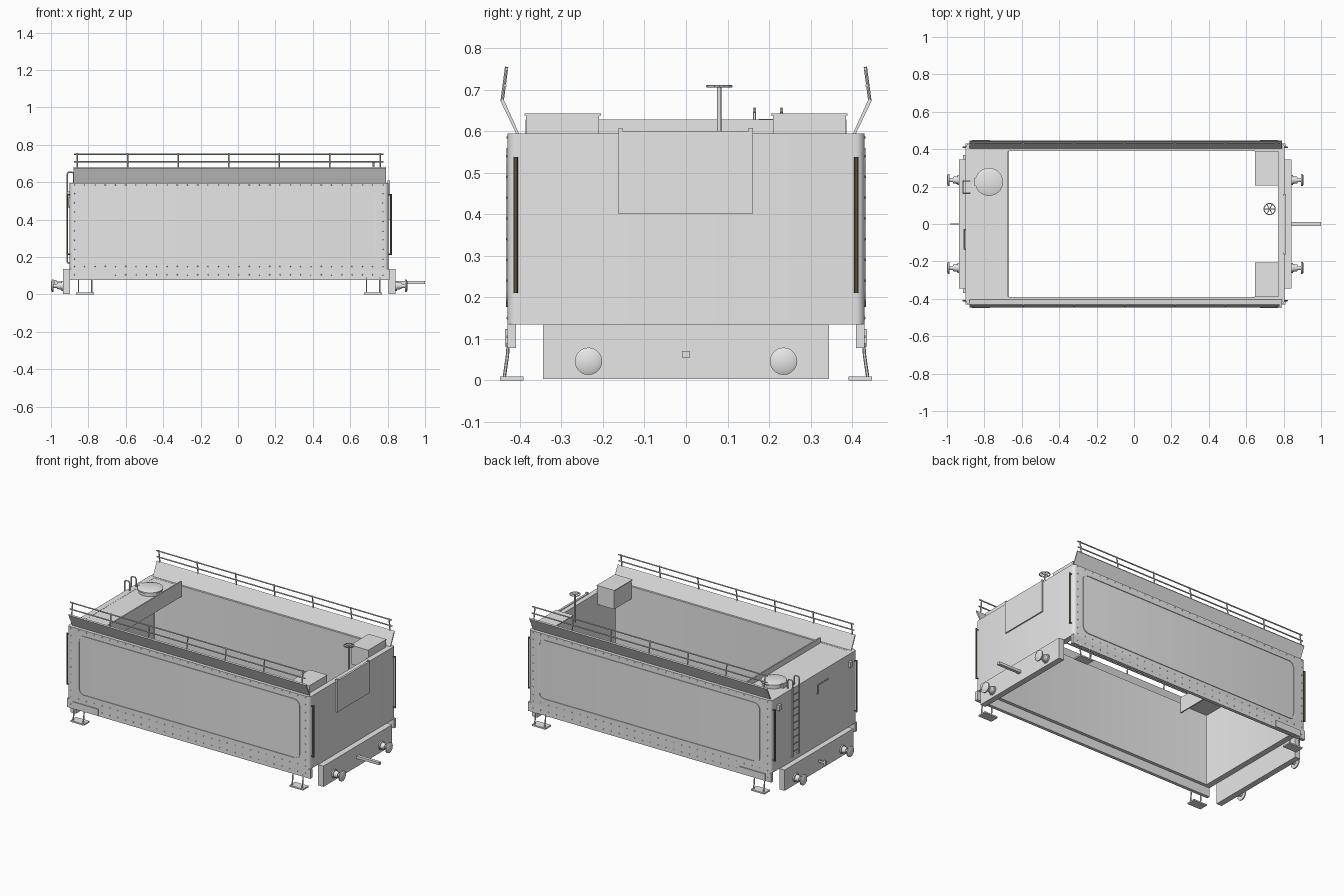
import bpy, bmesh, math
from mathutils import Vector, Matrix

if "Cube" in bpy.data.objects:
    bpy.data.objects.remove(bpy.data.objects["Cube"])


def material(name, rgb):
    m = bpy.data.materials.new(name)
    m.diffuse_color = (*rgb, 1)
    m.use_nodes = True
    m.node_tree.nodes["Principled BSDF"].inputs["Base Color"].default_value = m.diffuse_color
    return m


GREY = material("light_grey", (0.8, 0.8, 0.8))
BRASS = material("dull_brass", (0.22, 0.18, 0.1))


def finish(name, bm, mat=GREY, smooth=False):
    bmesh.ops.recalc_face_normals(bm, faces=bm.faces)
    me = bpy.data.meshes.new(name)
    bm.to_mesh(me)
    bm.free()
    ob = bpy.data.objects.new(name, me)
    bpy.context.collection.objects.link(ob)
    me.materials.append(mat)
    if smooth:
        bpy.ops.object.select_all(action='DESELECT')
        ob.select_set(True)
        bpy.context.view_layer.objects.active = ob
        bpy.ops.object.shade_smooth_by_angle(angle=math.radians(40))
    return ob


def add_box(bm, x0, x1, y0, y1, z0, z1):
    mat = Matrix.Translation(((x0 + x1) / 2, (y0 + y1) / 2, (z0 + z1) / 2))
    mat = mat @ Matrix.Diagonal((abs(x1 - x0), abs(y1 - y0), abs(z1 - z0), 1))
    bmesh.ops.create_cube(bm, size=1, matrix=mat)


def add_rod(bm, a, b, r, r2=None, n=8):
    a, b = Vector(a), Vector(b)
    d = b - a
    mat = Matrix.Translation((a + b) / 2) @ d.to_track_quat('Z', 'Y').to_matrix().to_4x4()
    bmesh.ops.create_cone(bm, cap_ends=True, segments=n, radius1=r,
                          radius2=r if r2 is None else r2, depth=d.length, matrix=mat)


def add_path(bm, pts, r, n=8):
    for a, b in zip(pts, pts[1:]):
        add_rod(bm, a, b, r, n=n)


def box(name, *dims):
    bm = bmesh.new()
    add_box(bm, *dims)
    return finish(name, bm)


def rounded(u0, u1, v0, v1, r, n=5):
    pts = []
    for cu, cv, a0 in ((u1 - r, v1 - r, 0), (u0 + r, v1 - r, 90),
                       (u0 + r, v0 + r, 180), (u1 - r, v0 + r, 270)):
        for i in range(n + 1):
            a = math.radians(a0 + 90 * i / n)
            pts.append((cu + r * math.cos(a), cv + r * math.sin(a)))
    return pts


def ring(name, outer, inner, place, d0, d1):
    """Closed band between two matching outlines, from depth d0 to d1."""
    bm = bmesh.new()
    loops = [[bm.verts.new(place(u, v, d)) for u, v in o]
             for o, d in ((outer, d0), (outer, d1), (inner, d1), (inner, d0))]
    n = len(outer)
    for k in range(4):
        p, q = loops[k], loops[(k + 1) % 4]
        for i in range(n):
            j = (i + 1) % n
            bm.faces.new((p[i], p[j], q[j], q[i]))
    return finish(name, bm, smooth=True)


# Tank walls, open above and below
ring("tank_walls", rounded(-0.9, 0.805, -0.43, 0.43, 0.022),
     rounded(-0.862, 0.77, -0.39, 0.39, 0.004), lambda u, v, d: (u, v, d), 0.135, 0.595)

# Rear deck, raised bulkhead and front end plate
box("rear_deck", -0.865, -0.67, -0.39, 0.39, 0.585, 0.594)
box("bulkhead", -0.675, -0.667, -0.387, 0.387, 0.53, 0.628)
box("front_door_plate", 0.80, 0.813, -0.163, 0.16, 0.4, 0.6)
bm = bmesh.new()
for y in (-0.158, 0.156):
    add_box(bm, 0.80, 0.813, y - 0.005, y + 0.005, 0.59, 0.608)
finish("door_lugs", bm)

for s, side in ((-1, "right"), (1, "left")):
    # Lower side frame
    box(side + "_frame", -0.9, 0.81, s * 0.41, s * 0.43, 0.078, 0.136)

    # Raised bead around the side panel
    ring(side + "_panel_bead", rounded(-0.822, 0.737, 0.176, 0.558, 0.04),
         rounded(-0.813, 0.728, 0.185, 0.549, 0.032),
         lambda u, v, d: (u, s * d, v), 0.428, 0.434)

    # Rivet lines
    bm = bmesh.new()
    spots = [(-0.875 + i * 0.055, z) for i in range(31) for z in (0.105, 0.15, 0.585)]
    spots += [(x, 0.19 + i * 0.05) for i in range(8) for x in (-0.875, 0.775)]
    for x, z in spots:
        add_rod(bm, (x, s * 0.429, z), (x, s * 0.4325, z), 0.004, 0.002, 6)
    finish(side + "_rivets", bm)

    # Flared coal plate
    bm = bmesh.new()
    prof = [(0.402, 0.594), (0.409, 0.594), (0.447, 0.673), (0.443, 0.68), (0.439, 0.676)]
    ends = [[bm.verts.new((x, s * y, z)) for y, z in prof] for x in (-0.88, 0.79)]
    for e in ends:
        bm.faces.new(e)
    for i in range(5):
        j = (i + 1) % 5
        bm.faces.new((ends[0][i], ends[0][j], ends[1][j], ends[1][i]))
    finish(side + "_flared_plate", bm)

    # Guard rail with posts
    bm = bmesh.new()
    for i in range(7):
        x = -0.86 + i * 0.27
        add_rod(bm, (x, s * 0.443, 0.672), (x, s * 0.432, 0.755), 0.004)
    for y, z in ((0.436, 0.71), (0.432, 0.75)):
        add_rod(bm, (-0.877, s * y, z), (0.778, s * y, z), 0.004)
    finish(side + "_guard_rail", bm, smooth=True)

    # Hanging steps
    for x0 in (-0.865, 0.675):
        bm = bmesh.new()
        add_box(bm, x0, x0 + 0.095, s * 0.392, s * 0.448, 0, 0.009)
        for x in (x0 + 0.012, x0 + 0.083):
            add_path(bm, [(x, s * 0.428, 0.09), (x, s * 0.43, 0.06), (x, s * 0.438, 0.005)], 0.004, 6)
        finish(side + "_step", bm)
    box(side + "_frame_plate", -0.86, -0.68, s * 0.428, s * 0.436, 0.082, 0.124)

    # Corner handrails at both ends
    for x, d in ((0.805, 1), (-0.9, -1)):
        bm = bmesh.new()
        xo = x + d * 0.013
        add_rod(bm, (xo, s * 0.41, 0.21), (xo, s * 0.41, 0.538), 0.005)
        for z in (0.215, 0.533):
            add_rod(bm, (x - d * 0.005, s * 0.41, z), (xo, s * 0.41, z), 0.004)
        finish(side + "_handrail", bm, BRASS, True)

    # Tool box with lid
    bm = bmesh.new()
    add_box(bm, 0.652, 0.772, s * 0.21, s * 0.385, 0.52, 0.638)
    add_box(bm, 0.647, 0.772, s * 0.205, s * 0.389, 0.638, 0.643)
    finish(side + "_tool_box", bm)

    # Lamp brackets on the rear end
    box(side + "_lamp_bracket", -0.915, -0.898, s * 0.345, s * 0.37, 0.515, 0.55)

# Buffer beams and buffers
for x, d, end in ((0.805, 1, "front"), (-0.898, -1, "rear")):
    box(end + "_buffer_beam", x, x + d * 0.037, -0.345, 0.345, 0.003, 0.135)
    x += d * 0.035
    for y in (-0.235, 0.235):
        bm = bmesh.new()
        for a, b, r, r2 in ((0, 0.01, 0.027, 0.027), (0.01, 0.035, 0.021, 0.017),
                            (0.035, 0.058, 0.011, 0.011), (0.054, 0.061, 0.033, 0.033),
                            (0.061, 0.067, 0.033, 0.022)):
            add_rod(bm, (x + d * a, y, 0.046), (x + d * b, y, 0.046), r, r2, 20)
        finish(end + "_buffer", bm, smooth=True)
box("drawbar", 0.84, 1.0, -0.01, 0.01, 0.055, 0.071)
bm = bmesh.new()
add_box(bm, -0.975, -0.93, -0.004, 0.004, 0.055, 0.068)
add_box(bm, -0.985, -0.97, -0.004, 0.004, 0.045, 0.078)
finish("rear_hook", bm)

# Water filler with shallow domed lid
bm = bmesh.new()
c = (-0.775, 0.225)
for z0, z1, r, r2 in ((0.594, 0.615, 0.068, 0.068), (0.613, 0.621, 0.075, 0.075),
                      (0.621, 0.629, 0.075, 0.05)):
    add_rod(bm, (*c, z0), (*c, z1), r, r2, 28)
add_box(bm, c[0] - 0.08, c[0] - 0.065, c[1] - 0.02, c[1] + 0.02, 0.594, 0.624)
finish("water_filler", bm, smooth=True)

# Brake handwheel on its column
bm = bmesh.new()
wx, wy, wz = 0.725, 0.08, 0.708
add_rod(bm, (wx, wy, 0.53), (wx, wy, wz), 0.005, n=10)
rim = [(wx + 0.03 * math.cos(i * math.pi / 9), wy + 0.03 * math.sin(i * math.pi / 9), wz)
       for i in range(19)]
add_path(bm, rim, 0.003, 6)
for p in rim[:18:3]:
    add_rod(bm, (wx, wy, wz), p, 0.0025, n=6)
finish("handwheel", bm, smooth=True)

# Rear ladder, its stiles hooked over the top
bm = bmesh.new()
for y in (0.165, 0.23):
    add_path(bm, [(-0.9, y, 0.17), (-0.913, y, 0.17), (-0.913, y, 0.645), (-0.905, y, 0.654),
                  (-0.885, y, 0.654), (-0.878, y, 0.645), (-0.878, y, 0.592)], 0.004, 6)
for i in range(9):
    z = 0.2 + i * 0.045
    add_rod(bm, (-0.913, 0.165, z), (-0.913, 0.23, z), 0.003, n=6)
finish("rear_ladder", bm)

# Angled grab rail on the rear end
bm = bmesh.new()
add_path(bm, [(-0.895, -0.03, 0.47), (-0.908, -0.03, 0.47), (-0.908, -0.03, 0.525),
              (-0.908, -0.135, 0.525), (-0.895, -0.135, 0.525)], 0.004, 6)
finish("rear_grab_rail", bm)
